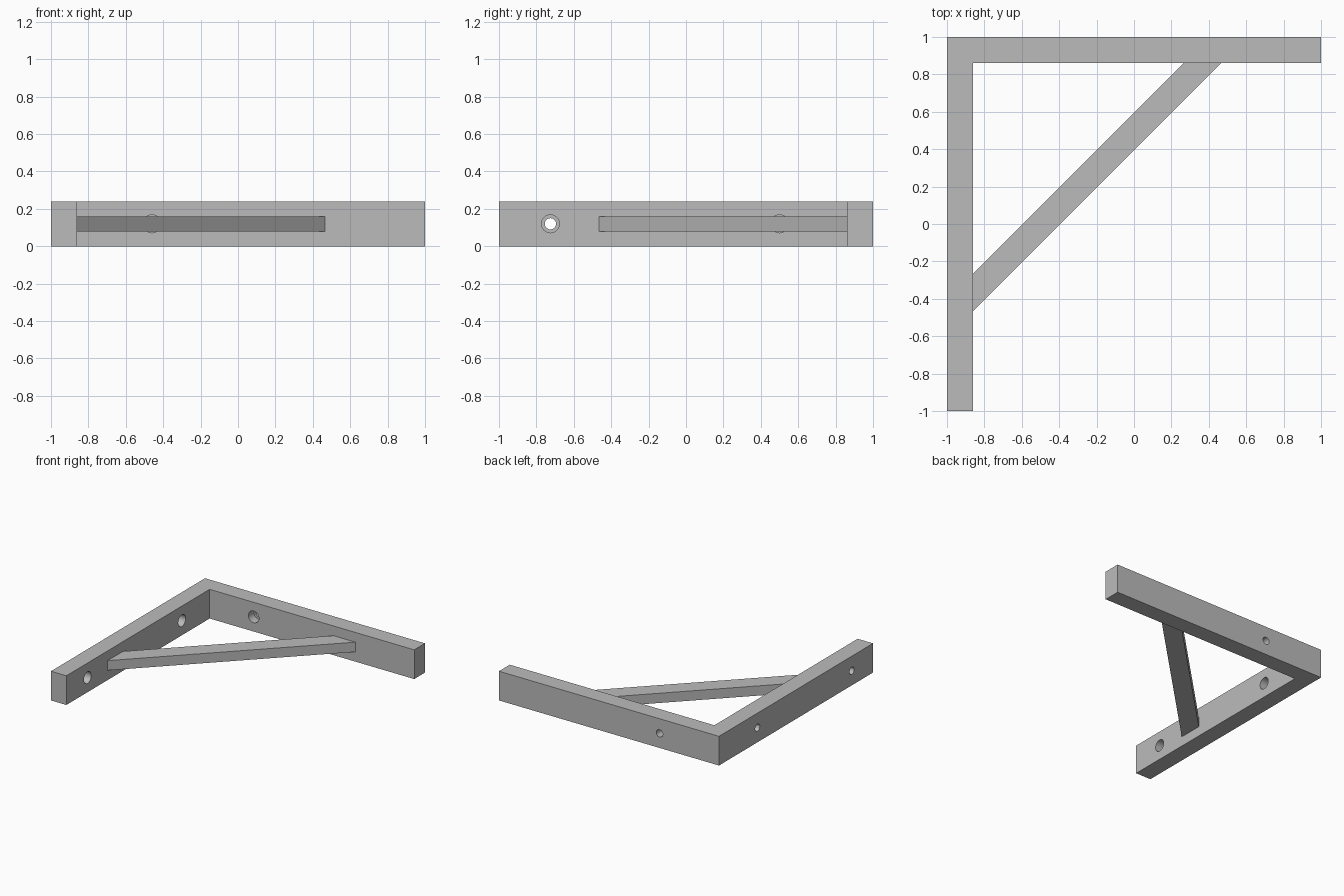
import bpy, bmesh, math
from mathutils import Matrix

if "Cube" in bpy.data.objects:
    bpy.data.objects.remove(bpy.data.objects["Cube"])

H, T, MID = 0.24, 0.14, 0.12   # frame height, arm thickness, mid height

grey = bpy.data.materials.new("grey")
grey.diffuse_color = (0.5, 0.5, 0.5, 1)
grey.use_nodes = True
grey.node_tree.nodes["Principled BSDF"].inputs["Base Color"].default_value = grey.diffuse_color


def prism(name, outline, z0, z1):
    """Extrude a flat outline from z0 to z1."""
    bm = bmesh.new()
    base = bm.faces.new([bm.verts.new((x, y, z0)) for x, y in outline])
    up = bmesh.ops.extrude_face_region(bm, geom=[base])["geom"]
    bmesh.ops.translate(bm, vec=(0, 0, z1 - z0),
                        verts=[v for v in up if isinstance(v, bmesh.types.BMVert)])
    bmesh.ops.recalc_face_normals(bm, faces=bm.faces)
    mesh = bpy.data.meshes.new(name)
    bm.to_mesh(mesh)
    bm.free()
    mesh.materials.append(grey)
    obj = bpy.data.objects.new(name, mesh)
    bpy.context.collection.objects.link(obj)
    return obj


def hole(name, target, x, y, turn):
    """Cut a through hole with a wider counterbore on the inner face."""
    # stepped profile (radius, depth); the arm's inner face is at depth 0
    profile = [(0.03, -0.3), (0.03, -0.07), (0.048, -0.07), (0.048, 0.05)]
    n = 32
    bm = bmesh.new()
    rings = [[bm.verts.new((r * math.cos(2 * math.pi * i / n),
                            r * math.sin(2 * math.pi * i / n), d))
              for i in range(n)] for r, d in profile]
    for a, b in zip(rings, rings[1:]):
        for i in range(n):
            j = (i + 1) % n
            bm.faces.new((a[i], a[j], b[j], b[i]))
    bm.faces.new(rings[0][::-1])
    bm.faces.new(rings[-1])
    bmesh.ops.recalc_face_normals(bm, faces=bm.faces)
    mesh = bpy.data.meshes.new(name)
    bm.to_mesh(mesh)
    bm.free()
    mesh.materials.append(grey)
    cutter = bpy.data.objects.new(name, mesh)
    bpy.context.collection.objects.link(cutter)
    cutter.matrix_world = Matrix.Translation((x, y, MID)) @ turn
    cutter.hide_render = True
    cutter.hide_set(True)
    mod = target.modifiers.new(name, 'BOOLEAN')
    mod.operation, mod.solver, mod.object = 'DIFFERENCE', 'EXACT', cutter


# L-shaped frame
inner = 1 - T
frame = prism("frame", [(-1, -1), (-inner, -1), (-inner, inner),
                        (1, inner), (1, 1), (-1, 1)], 0, H)

# Screw holes: two in the side arm, one in the back arm
to_right = Matrix.Rotation(math.pi / 2, 4, 'Y')
to_front = Matrix.Rotation(math.pi / 2, 4, 'X')
hole("side_hole_cutter_front", frame, -inner, -0.725, to_right)
hole("side_hole_cutter_back", frame, -inner, 0.5, to_right)
hole("back_hole_cutter", frame, -0.46, inner, to_front)

# Diagonal brace, mitred against both arms
prism("diagonal_brace", [(-inner, -0.465), (0.465, inner),
                         (0.265, inner), (-inner, -0.265)], 0.08, 0.16)

# Smooth hole walls, sharp edges elsewhere
bpy.context.view_layer.objects.active = frame
frame.select_set(True)
for m in list(frame.modifiers):
    bpy.ops.object.modifier_apply(modifier=m.name)
bpy.ops.object.shade_smooth_by_angle(angle=math.radians(30))
